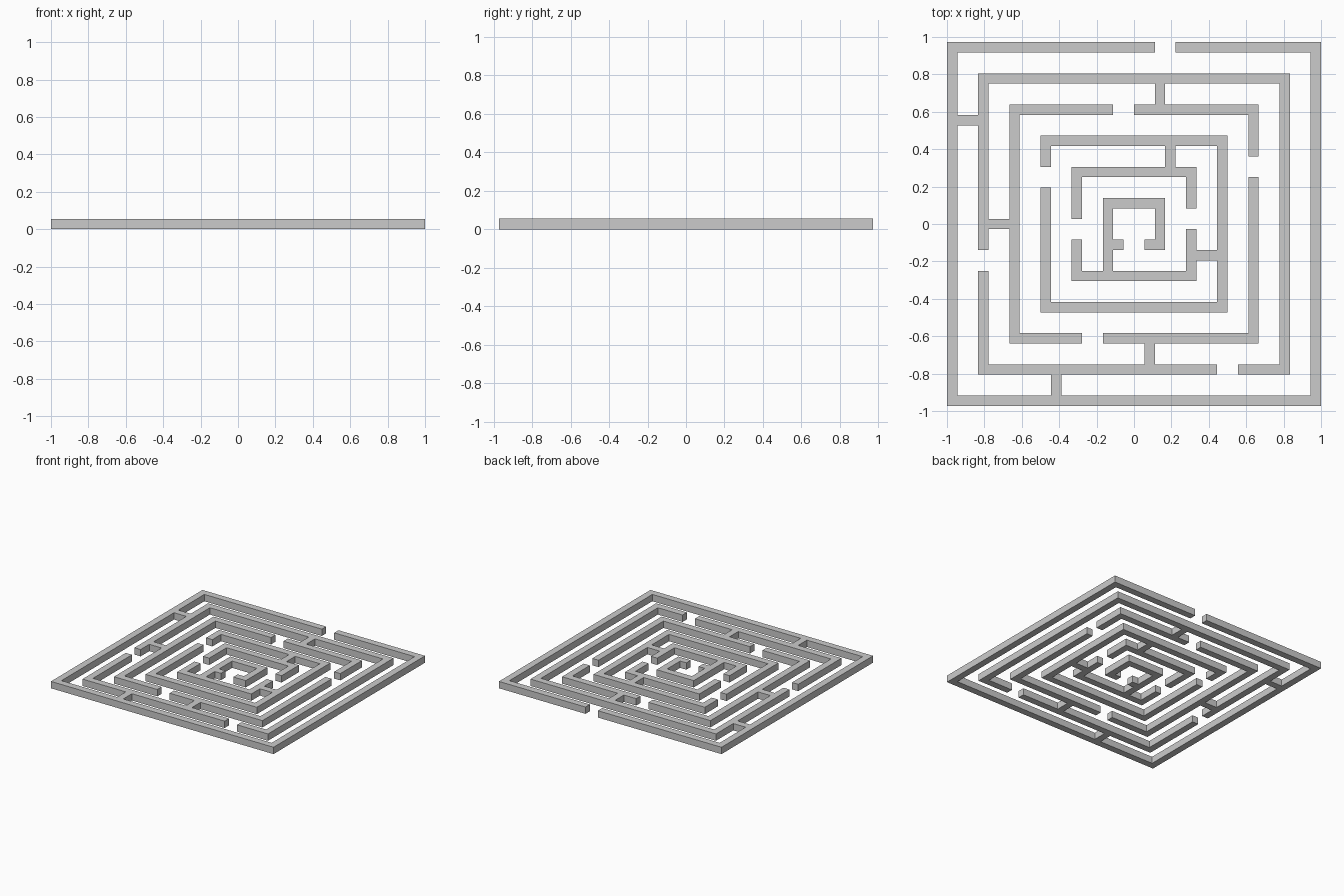
import bpy, bmesh

if "Cube" in bpy.data.objects:
    bpy.data.objects.remove(bpy.data.objects["Cube"])

U = 1 / 18          # wall thickness and height; the maze lies on a grid of this size
cells = set()       # wall cells: x spans i..i+1, y is centred on j


def block(i, j, w=1, h=1):
    return {(i + a, j + b) for a in range(w) for b in range(h)}


def ring(n, *gaps):
    """Square wall n units out from the middle, with openings cut from it."""
    m = n - 1
    wall = (block(-n, m, 2 * n) | block(-n, -m, 2 * n)
            | block(-n, -m, 1, 2 * m + 1) | block(m, -m, 1, 2 * m + 1))
    for g in gaps:
        wall -= block(*g)
    cells.update(wall)


# Six nested walls, each with two-unit openings
ring(18, (2, 17, 2, 1))
ring(15, (-15, -4, 1, 2), (8, -14, 2, 1))
ring(12, (-2, 11, 2, 1), (11, 5, 1, 2), (-5, -11, 2, 1))
ring(9, (-9, 4, 1, 2))
ring(6, (-6, -1, 1, 2), (5, 0, 1, 2))
ring(3, (-1, -2, 2, 1))

# Short cross walls blocking the corridors
for link in [(-17, 10, 2, 1), (-8, -16, 1, 2), (-14, 0, 2, 1), (2, 12, 1, 2),
             (1, -13, 1, 2), (3, 6, 1, 2), (6, -3, 2, 1), (-3, -4, 1, 2)]:
    cells |= block(*link)

# Floor plan as quads, welded, raised to wall height and cleaned to flat faces
bm = bmesh.new()
for i, j in sorted(cells):
    bm.faces.new([bm.verts.new((x * U, y * U, 0)) for x, y in
                  ((i, j - .5), (i + 1, j - .5), (i + 1, j + .5), (i, j + .5))])
bmesh.ops.remove_doubles(bm, verts=bm.verts[:], dist=U / 10)
top = bmesh.ops.extrude_face_region(bm, geom=bm.faces[:], use_keep_orig=True)["geom"]
bmesh.ops.translate(bm, vec=(0, 0, U),
                    verts=[v for v in top if isinstance(v, bmesh.types.BMVert)])
bmesh.ops.recalc_face_normals(bm, faces=bm.faces[:])
bmesh.ops.dissolve_limit(bm, angle_limit=0.01, verts=bm.verts[:], edges=bm.edges[:])

mesh = bpy.data.meshes.new("maze_walls")
bm.to_mesh(mesh)
bm.free()
bpy.context.collection.objects.link(bpy.data.objects.new("maze_walls", mesh))
